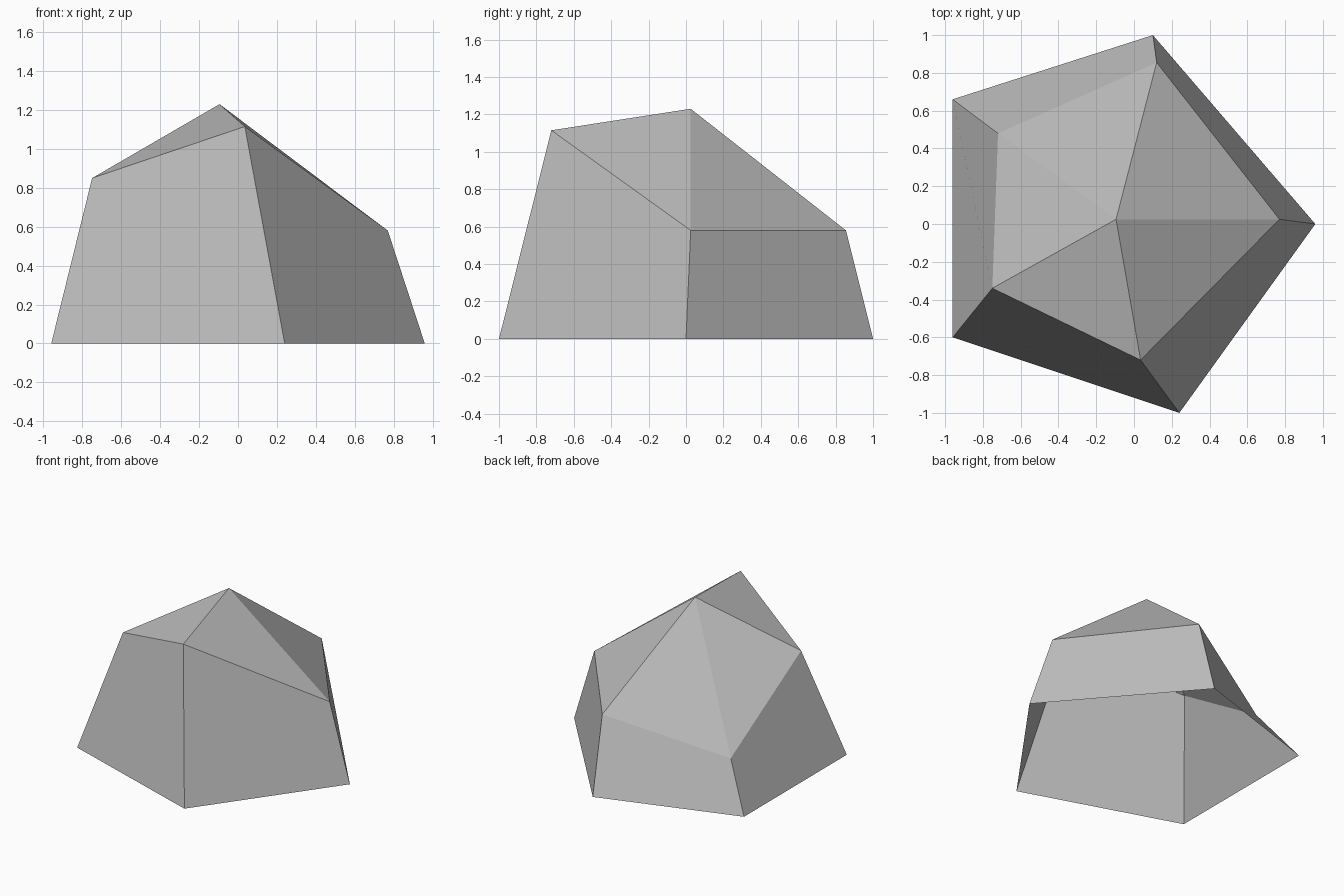
import bpy, bmesh

if "Cube" in bpy.data.objects:
    bpy.data.objects.remove(bpy.data.objects["Cube"])

# Five corners, counter-clockwise from above: ground ring and raised ring
GROUND = [(-0.96, 0.66, 0), (-0.96, -0.60, 0), (0.24, -1.00, 0), (0.96, 0.00, 0), (0.10, 1.00, 0)]
SHOULDER = [(-0.72, 0.48, 0.32), (-0.75, -0.34, 0.85), (0.035, -0.72, 1.115),
            (0.77, 0.025, 0.58), (0.12, 0.855, 0.58)]
PEAK = (-0.095, 0.025, 1.23)

stone = bpy.data.materials.new("stone_grey")
stone.diffuse_color = (0.5, 0.5, 0.5, 1)
stone.use_nodes = True
stone.node_tree.nodes["Principled BSDF"].inputs["Base Color"].default_value = stone.diffuse_color

bm = bmesh.new()
ground = [bm.verts.new(p) for p in GROUND]
shoulder = [bm.verts.new(p) for p in SHOULDER]
peak = bm.verts.new(PEAK)

# Leaning side walls and faceted cap; the underside is open
for i in range(5):
    j = (i + 1) % 5
    bm.faces.new((ground[i], ground[j], shoulder[j], shoulder[i]))
    bm.faces.new((shoulder[i], shoulder[j], peak))

mesh = bpy.data.meshes.new("rock")
bm.to_mesh(mesh)
bm.free()
mesh.materials.append(stone)
rock = bpy.data.objects.new("rock", mesh)
bpy.context.collection.objects.link(rock)
